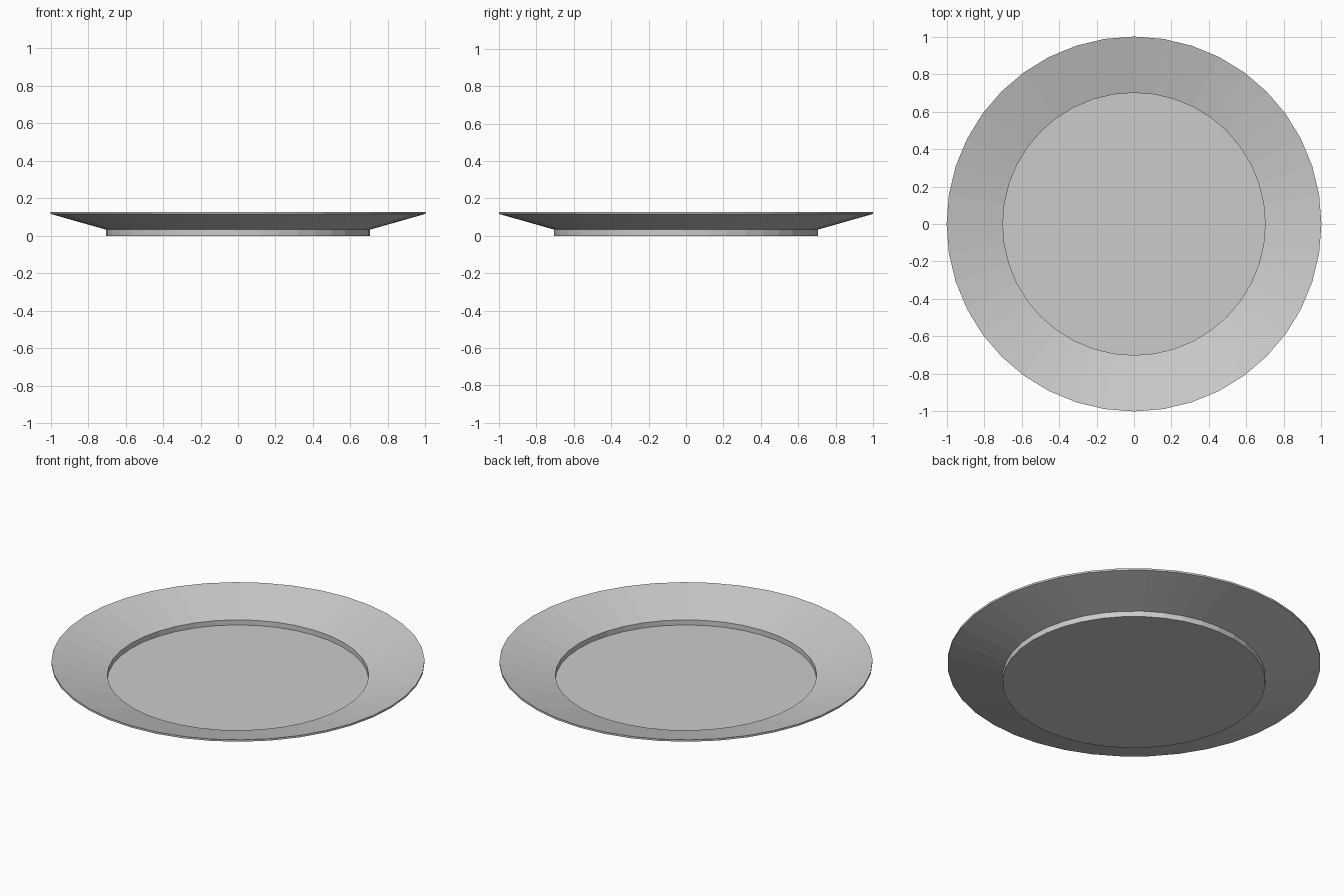
import bpy
import bmesh
from math import cos, sin, tau

cube = bpy.data.objects.get("Cube")
if cube:
    bpy.data.objects.remove(cube, do_unlink=True)

SIDES = 40

# Plain grey ceramic
ceramic = bpy.data.materials.new("grey_ceramic")
ceramic.use_nodes = True
grey = (0.6, 0.6, 0.6, 1)
ceramic.diffuse_color = grey
ceramic.node_tree.nodes["Principled BSDF"].inputs["Base Color"].default_value = grey


def lathe(name, profile, material):
    """Spin a (radius, height) profile round z; both ends close to a centre point."""
    bm = bmesh.new()
    rings = [[bm.verts.new((r * cos(tau * i / SIDES), r * sin(tau * i / SIDES), z))
              for i in range(SIDES)] for r, z in profile]
    bottom = bm.verts.new((0, 0, profile[0][1]))
    top = bm.verts.new((0, 0, profile[-1][1]))
    for i in range(SIDES):
        j = (i + 1) % SIDES
        bm.faces.new((bottom, rings[0][j], rings[0][i]))
        for low, high in zip(rings, rings[1:]):
            bm.faces.new((low[i], low[j], high[j], high[i]))
        bm.faces.new((rings[-1][i], rings[-1][j], top))
    mesh = bpy.data.meshes.new(name)
    bm.to_mesh(mesh)
    bm.free()
    mesh.materials.append(material)
    obj = bpy.data.objects.new(name, mesh)
    bpy.context.collection.objects.link(obj)
    return obj


# Foot, sloping underside, thin rim, sloping upper face, well wall, well floor
lathe("plate", [(0.705, 0), (0.705, 0.033), (1.0, 0.117), (1.0, 0.128),
                (0.70, 0.045), (0.70, 0.015)], ceramic)
